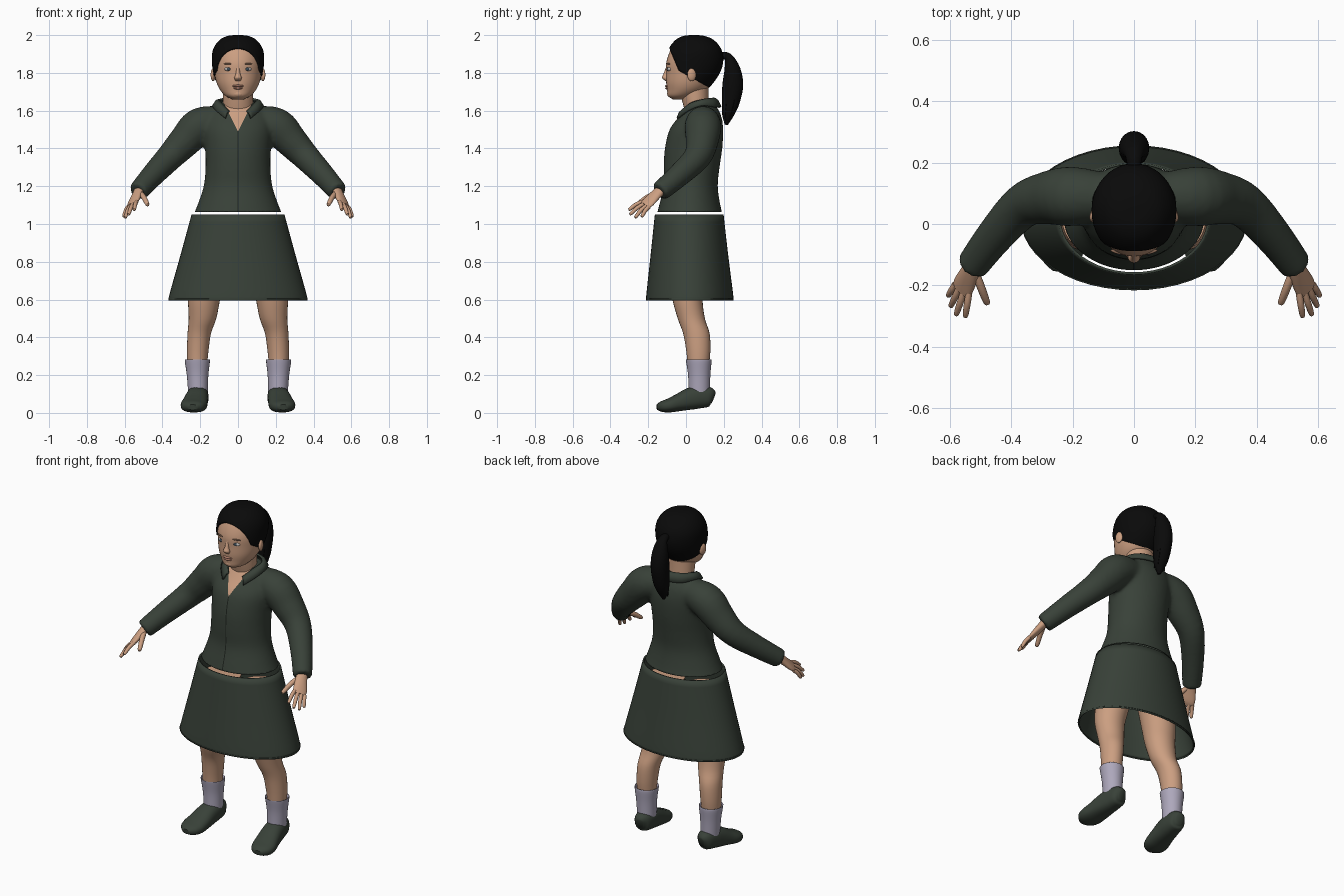
import bpy, bmesh, math, random
from mathutils import Vector, Matrix

if "Cube" in bpy.data.objects:
    bpy.data.objects.remove(bpy.data.objects["Cube"])
random.seed(4)


def material(name, *rgb):
    m = bpy.data.materials.new(name)
    m.use_nodes = True
    m.diffuse_color = (*rgb, 1)
    m.node_tree.nodes["Principled BSDF"].inputs["Base Color"].default_value = (*rgb, 1)
    return m


SKIN = material("skin", 0.6, 0.345, 0.22)
GREEN = material("dark green cloth", 0.04, 0.053, 0.04)
SEAM = material("seam", 0.012, 0.016, 0.012)
HAIR = material("black hair", 0.003, 0.003, 0.003)
SOCK = material("lilac sock", 0.42, 0.39, 0.5)
WHITE = material("eye white", 0.55, 0.52, 0.5)
IRIS = material("iris", 0.05, 0.08, 0.11)
LIP = material("lip", 0.5, 0.24, 0.17)
BROW = material("brow", 0.25, 0.14, 0.09)


def spline(rows, steps):
    """Catmull-Rom interpolation through rows of numbers."""
    out = []
    for i in range(len(rows) - 1):
        a, b, c, d = (rows[max(0, min(len(rows) - 1, i + k))] for k in (-1, 0, 1, 2))
        for j in range(steps):
            t = j / steps
            out.append([q + t * (r - p) / 2 + t * t * (p - 2.5 * q + 2 * r - s / 2)
                        + t ** 3 * (1.5 * (q - r) + (s - p) / 2)
                        for p, q, r, s in zip(a, b, c, d)])
    return out + [list(rows[-1])]


def loft(bm, rows, flat=False, ref=(1, 0, 0), n=28, steps=4, caps=True, power=2.0):
    """Rings of (x, y, z, half width, half depth), level or square to the path."""
    rows = spline(rows, steps)
    pts = [Vector(r[:3]) for r in rows]
    rings = []
    for i, (p, r) in enumerate(zip(pts, rows)):
        u, v = Vector((1, 0, 0)), Vector((0, 1, 0))
        if not flat:
            t = (pts[min(i + 1, len(pts) - 1)] - pts[max(i - 1, 0)]).normalized()
            u = Vector(ref)
            u = (u - t * u.dot(t)).normalized()
            v = t.cross(u)
        ring = []
        for k in range(n):
            c, s = math.cos(math.tau * k / n), math.sin(math.tau * k / n)
            c = math.copysign(abs(c) ** (2 / power), c)
            s = math.copysign(abs(s) ** (2 / power), s)
            ring.append(bm.verts.new(p + u * c * max(r[3], 0.001) + v * s * max(r[4], 0.001)))
        rings.append(ring)
    for a, b in zip(rings, rings[1:]):
        for k in range(n):
            bm.faces.new((a[k], a[(k + 1) % n], b[(k + 1) % n], b[k]))
    if caps:
        bm.faces.new(rings[0][::-1])
        bm.faces.new(rings[-1])


def shade(ob):
    bpy.ops.object.select_all(action='DESELECT')
    ob.select_set(True)
    bpy.context.view_layer.objects.active = ob
    bpy.ops.object.shade_smooth_by_angle(angle=math.radians(50))


def finish(name, bm, *mats):
    bmesh.ops.recalc_face_normals(bm, faces=bm.faces[:])
    me = bpy.data.meshes.new(name)
    bm.to_mesh(me)
    bm.free()
    for m in mats:
        me.materials.append(m)
    ob = bpy.data.objects.new(name, me)
    bpy.context.collection.objects.link(ob)
    shade(ob)
    return ob


def part(name, mat, rows, **kw):
    bm = bmesh.new()
    loft(bm, rows, **kw)
    return finish(name, bm, mat)


def ball(name, mat, loc, size, turn=0):
    bm = bmesh.new()
    mtx = Matrix.Translation(loc) @ Matrix.Rotation(turn, 4, 'Z') @ Matrix.Diagonal((*size, 1))
    bmesh.ops.create_uvsphere(bm, u_segments=20, v_segments=12, radius=1, matrix=mtx)
    return finish(name, bm, mat)


def cut(bm, co, no, clear=False):
    bmesh.ops.bisect_plane(bm, geom=bm.verts[:] + bm.edges[:] + bm.faces[:],
                           plane_co=co, plane_no=no, clear_inner=clear)


def thicken(ob, t):
    m = ob.modifiers.new("Thickness", 'SOLIDIFY')
    m.thickness, m.offset = t, -1


def flip(rows, s):
    return [(r[0] * s, *r[1:]) for r in rows]


# Jacket: torso and sleeves fused into one surface
torso = [(0, .02, 1.03, .245, .18), (0, .02, 1.1, .215, .162), (0, .025, 1.2, .182, .143),
         (0, .03, 1.3, .172, .148), (0, .04, 1.4, .174, .152), (0, .055, 1.5, .182, .142),
         (0, .075, 1.57, .17, .112), (0, .08, 1.62, .125, .083), (0, .08, 1.65, .092, .062)]
sleeve = [(.08, .09, 1.55, .075, .075), (.2, .09, 1.52, .097, .097), (.28, .085, 1.44, .087, .087),
          (.36, .06, 1.355, .073, .073), (.45, -.035, 1.26, .062, .062), (.53, -.14, 1.17, .053, .053)]
bm = bmesh.new()
loft(bm, torso, flat=True, n=40)
for s in (1, -1):
    loft(bm, flip(sleeve, s))
jacket = finish("jacket", bm, GREEN, SKIN, SEAM)
rem = jacket.modifiers.new("Fuse", 'REMESH')
rem.mode, rem.voxel_size = 'VOXEL', 0.012
smo = jacket.modifiers.new("Soften", 'SMOOTH')
smo.factor, smo.iterations = 0.5, 5
bpy.context.view_layer.update()
bm = bmesh.new()
bm.from_object(jacket, bpy.context.evaluated_depsgraph_get())
jacket.modifiers.clear()
# Open hem, V neckline and front seam
cut(bm, (0, 0, 1.065), (0, 0, 1), True)
for s in (1, -1):
    cut(bm, (0, 0, 1.49), (s, 0, -.5))
    cut(bm, (.003 * s, 0, 0), (1, 0, 0))
for f in bm.faces:
    c = f.calc_center_median()
    f.material_index = 0
    if c.y < .06:
        if abs(c.x) < (c.z - 1.49) * .5:
            f.material_index = 1
        elif abs(c.x) < .003:
            f.material_index = 2
bm.to_mesh(jacket.data)
bm.free()
shade(jacket)
thicken(jacket, .005)

# Collar: folded band, one half mirrored
top = [(0, .155, 1.668), (.065, .135, 1.668), (.1, .08, 1.66), (.085, .02, 1.64), (.045, -.025, 1.6)]
low = [(0, .188, 1.62), (.085, .16, 1.622), (.135, .085, 1.63), (.122, .01, 1.605), (.07, -.05, 1.562)]
bm = bmesh.new()
strips = [[bm.verts.new(Vector(a).lerp(Vector(b), t) + Vector((0, 0, .012 * math.sin(math.pi * t))))
           for t in (0, .5, 1)] for a, b in zip(spline(top, 4), spline(low, 4))]
for a, b in zip(strips, strips[1:]):
    for k in (0, 1):
        bm.faces.new((a[k], a[k + 1], b[k + 1], b[k]))
collar = finish("collar", bm, GREEN)
collar.modifiers.new("Mirror", 'MIRROR')
thicken(collar, .012)

# Skirt
skirt = part("skirt", GREEN, [(0, .02, .6, .362, .228), (0, .02, .615, .366, .231),
                              (0, .018, .83, .306, .206), (0, .017, 1.05, .246, .182)],
             flat=True, n=48, caps=False)
thicken(skirt, .008)

# Limbs, feet and hands
leg = [(.125, .02, .95, .11, .115), (.15, .015, .8, .1, .105), (.17, .01, .68, .092, .092),
       (.18, .008, .6, .085, .08), (.188, .028, .5, .073, .072), (.205, .055, .42, .062, .07),
       (.213, .065, .33, .057, .064), (.215, .066, .25, .052, .056), (.212, .07, .15, .045, .045)]
sock = [(.215, .066, .268, .058, .06), (.215, .066, .282, .065, .066), (.215, .068, .27, .066, .067),
        (.214, .07, .2, .057, .059), (.212, .07, .11, .052, .056)]
shoe = [(.205, .145, .08, .02, .03), (.208, .125, .085, .045, .052), (.212, .07, .084, .056, .06),
        (.218, .02, .074, .06, .058), (.226, -.04, .054, .066, .046), (.235, -.09, .039, .069, .037),
        (.238, -.13, .033, .055, .028), (.24, -.154, .03, .025, .014)]
palm = [(.515, -.115, 1.195, .028, .025), (.535, -.16, 1.155, .034, .021),
        (.555, -.2, 1.115, .04, .016), (.565, -.22, 1.1, .034, .01)]
across = Vector((.74, .47, -.47))
tips = [(.55, -.304, 1.075), (.58, -.298, 1.05), (.598, -.27, 1.033), (.606, -.235, 1.038)]
digits = [(Vector((.56, -.21, 1.105)) + across * (-.03 + .02 * i), Vector(t), .011)
          for i, t in enumerate(tips)]
digits.append((Vector((.518, -.155, 1.165)), Vector((.477, -.262, 1.1)), .014))
for side, s in (("left", 1), ("right", -1)):
    part(side + "_leg", SKIN, flip(leg, s), flat=True)
    part(side + "_sock", SOCK, flip(sock, s), flat=True)
    part(side + "_shoe", GREEN, flip(shoe, s), power=2.4)
    bm = bmesh.new()
    ref = (across.x * s, across.y, across.z)
    loft(bm, flip(palm, s), ref=ref, n=20)
    for a, b, r in digits:
        m = a.lerp(b, .5) + Vector((0, 0, .007))
        e = a.lerp(b, .93)
        loft(bm, flip([(*a, r, r), (*m, r, r), (*e, r * .8, r * .8), (*b, .003, .003)], s),
             ref=ref, n=10, steps=3)
    finish(side + "_hand", bm, SKIN)
    ball(side + "_ear", SKIN, (.132 * s, .03, 1.79), (.012, .024, .034), .25 * s)
    ball(side + "_eye", WHITE, (.05 * s, -.086, 1.82), (.022, .013, .011), .25 * s)
    ball(side + "_iris", IRIS, (.049 * s, -.096, 1.82), (.009, .006, .009), .25 * s)
    ball(side + "_brow", BROW, (.052 * s, -.092, 1.848), (.026, .006, .004), .25 * s)

# Head, neck and face
skull = [(0, -.035, 1.66, .03, .035), (0, -.022, 1.678, .066, .073), (0, .004, 1.71, .095, .104),
         (0, .02, 1.75, .114, .125), (0, .035, 1.8, .125, .14), (0, .042, 1.85, .13, .147),
         (0, .047, 1.9, .128, .138), (0, .047, 1.94, .112, .118), (0, .045, 1.972, .082, .085),
         (0, .042, 1.988, .045, .045), (0, .042, 1.992, .01, .01)]
part("head", SKIN, skull, flat=True, n=40)
part("neck", SKIN, [(0, .065, 1.56, .075, .06), (0, .05, 1.65, .08, .07), (0, .04, 1.74, .08, .08)],
     flat=True)
part("nose", SKIN, [(0, -.094, 1.835, .008, .01), (0, -.106, 1.795, .012, .013),
                    (0, -.109, 1.774, .02, .018), (0, -.1, 1.758, .014, .01)], flat=True, n=16)
ball("upper_lip", LIP, (0, -.099, 1.731), (.03, .012, .007))
ball("lower_lip", LIP, (0, -.098, 1.719), (.025, .012, .007))
ball("chin", SKIN, (0, -.075, 1.69), (.035, .025, .022))

# Hair cap, trimmed along the hairline
bm = bmesh.new()
loft(bm, [(x, y, z + .008, a + .008, b + .008) for x, y, z, a, b in skull], flat=True, n=40)
cut(bm, (0, -.088, 1.93), (0, .12, .05), True)
cut(bm, (0, -.035, 1.81), (0, .09, .162), True)
thicken(finish("hair_cap", bm, HAIR), .012)

# Ponytail with loose strands
tail = [(0, .175, 1.89, .02, .02), (0, .222, 1.885, .028, .022), (0, .245, 1.82, .045, .042),
        (0, .248, 1.74, .05, .055), (0, .237, 1.65, .046, .048), (0, .222, 1.58, .034, .032),
        (0, .213, 1.525, .008, .008)]
bm = bmesh.new()
loft(bm, tail, n=20)
for i in range(10):
    x, y = random.uniform(-.035, .035), random.uniform(-.025, .03)
    loft(bm, [(x * .8, .245 + y, 1.76, .012, .012), (x, .235 + y, 1.65, .014, .014),
              (x * .9, .22 + y * .8, random.uniform(1.53, 1.58), .002, .002)], n=6)
finish("ponytail", bm, HAIR)
